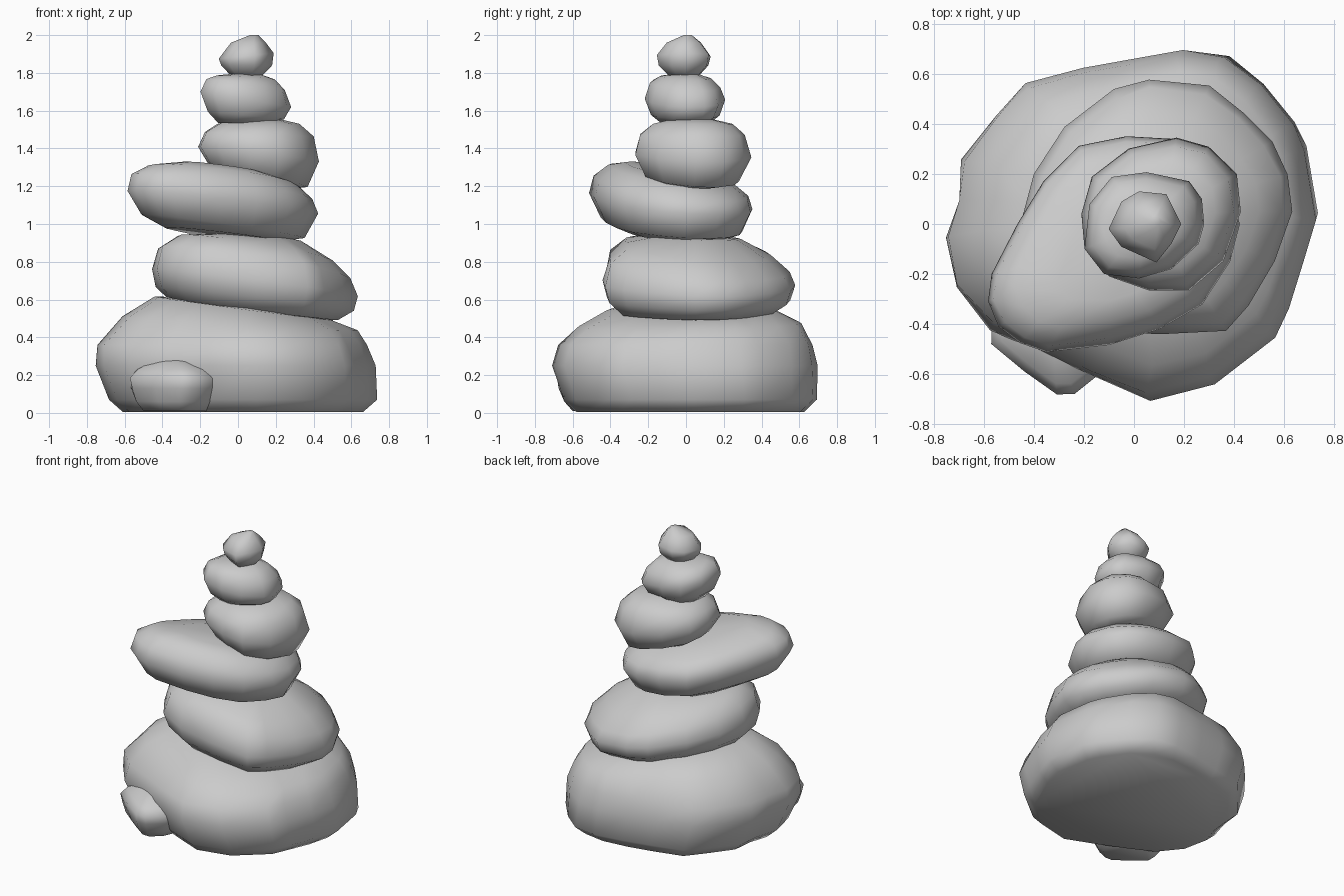
import bpy, bmesh, math, random

random.seed(4)


def stone(name, centre, plan, rings, jitter=0.012):
    """Loft a plan outline through rings of (scale, z, slope_x, slope_y, shift_x, shift_y)."""
    cx, cy = centre
    bm = bmesh.new()
    loops = []
    for ring in rings:
        s, z, sx, sy, dx, dy = tuple(ring) + (0,) * (6 - len(ring))
        loop = []
        for px, py in plan:
            k = s * (1 + random.uniform(-jitter, jitter))
            x, y = (px - cx) * k + dx, (py - cy) * k + dy
            loop.append(bm.verts.new((cx + x, cy + y, z + sx * x + sy * y)))
        loops.append(loop)
    n = len(plan)
    for a, b in zip(loops, loops[1:]):
        for i in range(n):
            j = (i + 1) % n
            bm.faces.new((a[i], a[j], b[j], b[i]))
    bm.faces.new(loops[0])
    bm.faces.new(loops[-1])
    bmesh.ops.recalc_face_normals(bm, faces=bm.faces)
    mesh = bpy.data.meshes.new(name)
    bm.to_mesh(mesh)
    bm.free()
    ob = bpy.data.objects.new(name, mesh)
    bpy.context.collection.objects.link(ob)
    bpy.ops.object.select_all(action='DESELECT')
    ob.select_set(True)
    bpy.context.view_layer.objects.active = ob
    bpy.ops.object.shade_smooth_by_angle(angle=math.radians(75))
    return ob


# Large base boulder with a flat underside
stone("base_stone", (0, 0),
      [(.74, .02), (.69, .3), (.64, .4), (.52, .57), (.37, .68), (.2, .70), (0, .67),
       (-.2, .63), (-.43, .57), (-.55, .44), (-.68, .26), (-.70, .1), (-.75, -.05),
       (-.71, -.25), (-.57, -.42), (-.37, -.51), (-.15, -.61), (.07, -.70), (.33, -.64),
       (.57, -.45), (.62, -.33), (.69, -.15)],
      [(.86, .005, 0, 0, .03, .025), (.95, .07, 0, 0, .03, .025), (1, .25, 0, 0, -.005, -.005),
       (.96, .36, 0, 0, -.02, 0), (.84, .475, -.06, .02, .015, .015),
       (.62, .56, -.13, .02, .02, .015), (.3, .58, -.1)])

# Lump growing out of the base's front left, undercut below
stone("base_lump", (-.33, -.41),
      [(-.08, -.46), (-.14, -.6), (-.24, -.68), (-.31, -.68), (-.44, -.59), (-.57, -.48),
       (-.57, -.38), (-.34, -.24), (-.12, -.30)],
      [(.7, .01), (.86, .06), (.97, .13), (1, .185), (.85, .23), (.55, .27), (.3, .29)])

# Second stone, sloping down to the right
stone("second_stone", (.08, .05),
      [(.64, .05), (.62, .2), (.55, .33), (.44, .45), (.3, .55), (.06, .58), (-.08, .54),
       (-.28, .39), (-.40, .2), (-.46, 0), (-.43, -.2), (-.33, -.34), (-.15, -.43),
       (.1, -.44), (.37, -.43), (.46, -.33), (.57, -.15)],
      [(.55, .52, -.1), (.8, .54, -.11), (.95, .605, -.12, -.02), (1, .69, -.13, -.03),
       (.93, .79, -.15, -.09), (.75, .87, -.15, -.09), (.45, .93, -.07, -.04), (.2, .94)])

# Third stone, long and cantilevered towards the front left
stone("third_stone", (-.08, -.07),
      [(.42, 0), (.37, .18), (.28, .28), (.15, .345), (-.03, .355), (-.22, .31),
       (-.36, .17), (-.47, 0), (-.57, -.2), (-.585, -.31), (-.54, -.41), (-.46, -.48),
       (-.35, -.51), (-.1, -.48), (.1, -.42), (.27, -.32), (.38, -.15)],
      [(.6, .94, -.1, -.07), (.86, .985, -.13, -.05), (1, 1.11, -.1, -.06),
       (.95, 1.19, -.11, -.09), (.78, 1.25, -.09, -.13), (.45, 1.285, -.1, -.12, 0, -.05)])

# Fourth stone
stone("fourth_stone", (.11, .03),
      [(.43, .05), (.41, .2), (.3, .31), (.17, .345), (-.02, .3), (-.17, .19), (-.21, .04),
       (-.2, -.1), (-.1, -.21), (.06, -.27), (.22, -.27), (.36, -.15)],
      [(.5, 1.21, -.15), (.8, 1.25, -.2, -.06), (1, 1.37, -.12, -.03), (.9, 1.475, -.04),
       (.68, 1.53), (.35, 1.555)])

# Fifth stone
stone("fifth_stone", (.04, 0),
      [(.28, 0), (.27, .1), (.22, .17), (.05, .21), (-.09, .19), (-.18, .08), (-.2, -.1),
       (-.12, -.2), (.02, -.22), (.15, -.18), (.26, -.08)],
      [(.6, 1.535), (.84, 1.575, -.1), (1, 1.66, -.17), (.87, 1.735, -.13, -.06),
       (.64, 1.775, -.06, -.04), (.3, 1.795)])

# Small pebble on top
stone("top_pebble", (.045, -.01),
      [(.19, 0), (.13, .12), (.02, .13), (-.05, .09), (-.1, -.02), (-.05, -.09),
       (.09, -.155), (.15, -.08)],
      [(.5, 1.775), (.93, 1.84), (1, 1.89, .1), (.64, 1.96, 0, 0, .01, 0),
       (.15, 2.0, 0, 0, .04, .02)])
